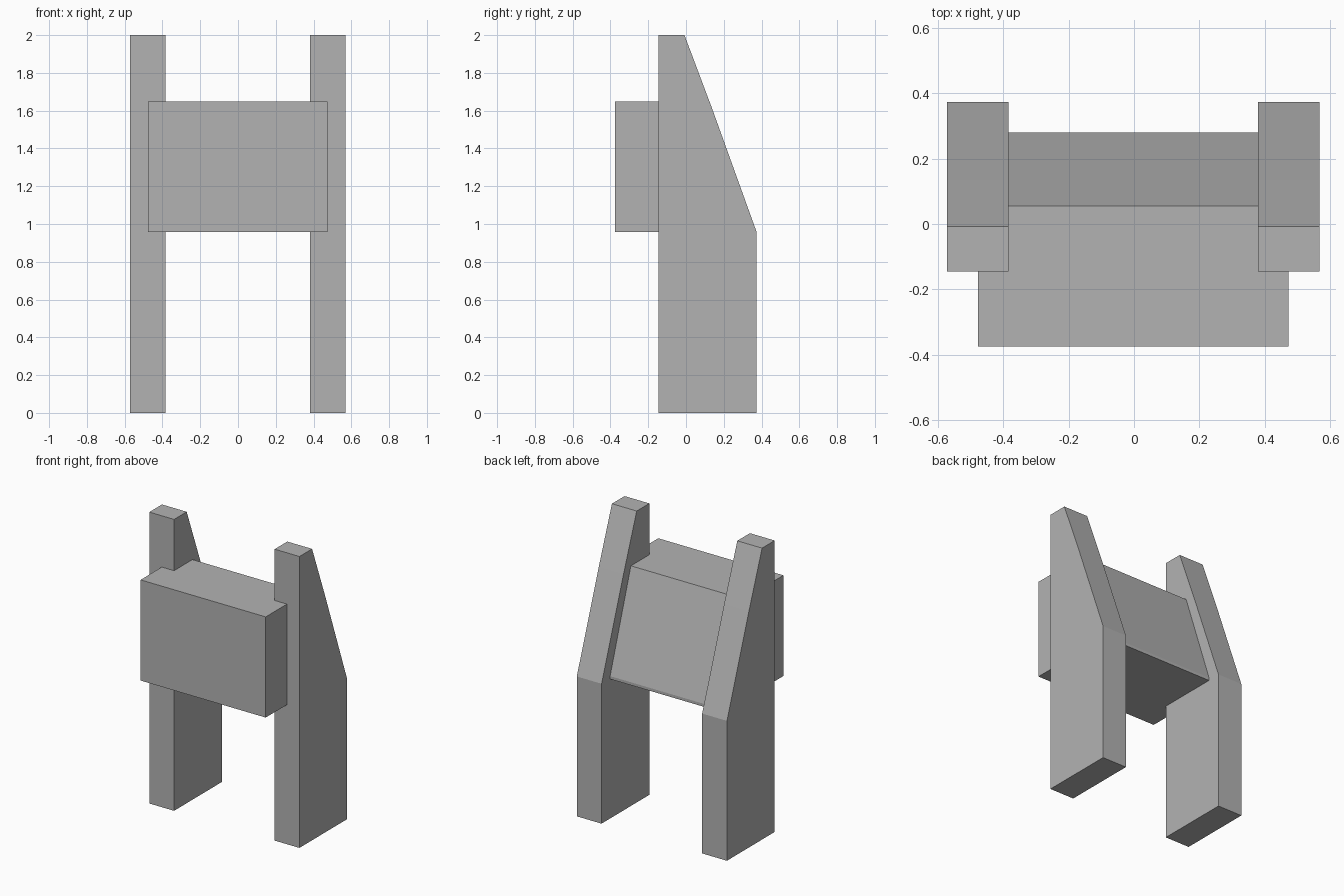
import bpy, bmesh

if "Cube" in bpy.data.objects:
    bpy.data.objects.remove(bpy.data.objects["Cube"])

grey = bpy.data.materials.new("plain grey")
grey.diffuse_color = (0.45, 0.45, 0.45, 1)
grey.use_nodes = True
grey.node_tree.nodes["Principled BSDF"].inputs["Base Color"].default_value = grey.diffuse_color


def extrude_profile(name, profile, x0, x1):
    """Extrude a (y, z) side profile from x0 to x1."""
    bm = bmesh.new()
    face = bm.faces.new([bm.verts.new((x0, y, z)) for y, z in profile])
    out = bmesh.ops.extrude_face_region(bm, geom=[face])
    moved = [v for v in out["geom"] if isinstance(v, bmesh.types.BMVert)]
    bmesh.ops.translate(bm, verts=moved, vec=(x1 - x0, 0, 0))
    bmesh.ops.recalc_face_normals(bm, faces=bm.faces)
    mesh = bpy.data.meshes.new(name)
    bm.to_mesh(mesh)
    bm.free()
    mesh.materials.append(grey)
    obj = bpy.data.objects.new(name, mesh)
    bpy.context.collection.objects.link(obj)
    return obj


# Two upright posts with a sloping back edge, split into a lower post and a cap
post = [(-0.145, 0), (0.373, 0), (0.373, 0.96), (0.135, 1.62), (-0.145, 1.62)]
cap = [(-0.145, 1.62), (0.135, 1.62), (-0.008, 2), (-0.145, 2)]
for side, x0, x1 in (("left", -0.572, -0.384), ("right", 0.38, 0.568)):
    extrude_profile(side + "_post", post, x0, x1)
    extrude_profile(side + "_post_cap", cap, x0, x1)

# Central block: T-shaped plan, wide in front of the posts, narrow between them,
# with a sloping back and a small vertical lip at the bottom
z0, z1 = 0.957, 1.648
yf, ym = -0.375, -0.145
plan = [(-0.477, yf), (0.473, yf), (0.473, ym), (0.38, ym),
        (0.38, 0.28), (-0.384, 0.28), (-0.384, ym), (-0.477, ym)]
bm = bmesh.new()
base = bm.faces.new([bm.verts.new((x, y, z0)) for x, y in plan])
lip = bmesh.ops.extrude_face_region(bm, geom=[base])
lip_verts = [v for v in lip["geom"] if isinstance(v, bmesh.types.BMVert)]
lip_face = [f for f in lip["geom"] if isinstance(f, bmesh.types.BMFace)]
bmesh.ops.translate(bm, verts=lip_verts, vec=(0, 0, 0.02))
top = bmesh.ops.extrude_face_region(bm, geom=lip_face)
bmesh.ops.delete(bm, geom=[f for f in lip_face if f.is_valid], context='FACES_ONLY')
for v in (g for g in top["geom"] if isinstance(g, bmesh.types.BMVert)):
    v.co.z = z1
    if v.co.y > 0:
        v.co.y = 0.055
bmesh.ops.recalc_face_normals(bm, faces=bm.faces)
mesh = bpy.data.meshes.new("central_block")
bm.to_mesh(mesh)
bm.free()
mesh.materials.append(grey)
bpy.context.collection.objects.link(bpy.data.objects.new("central_block", mesh))
